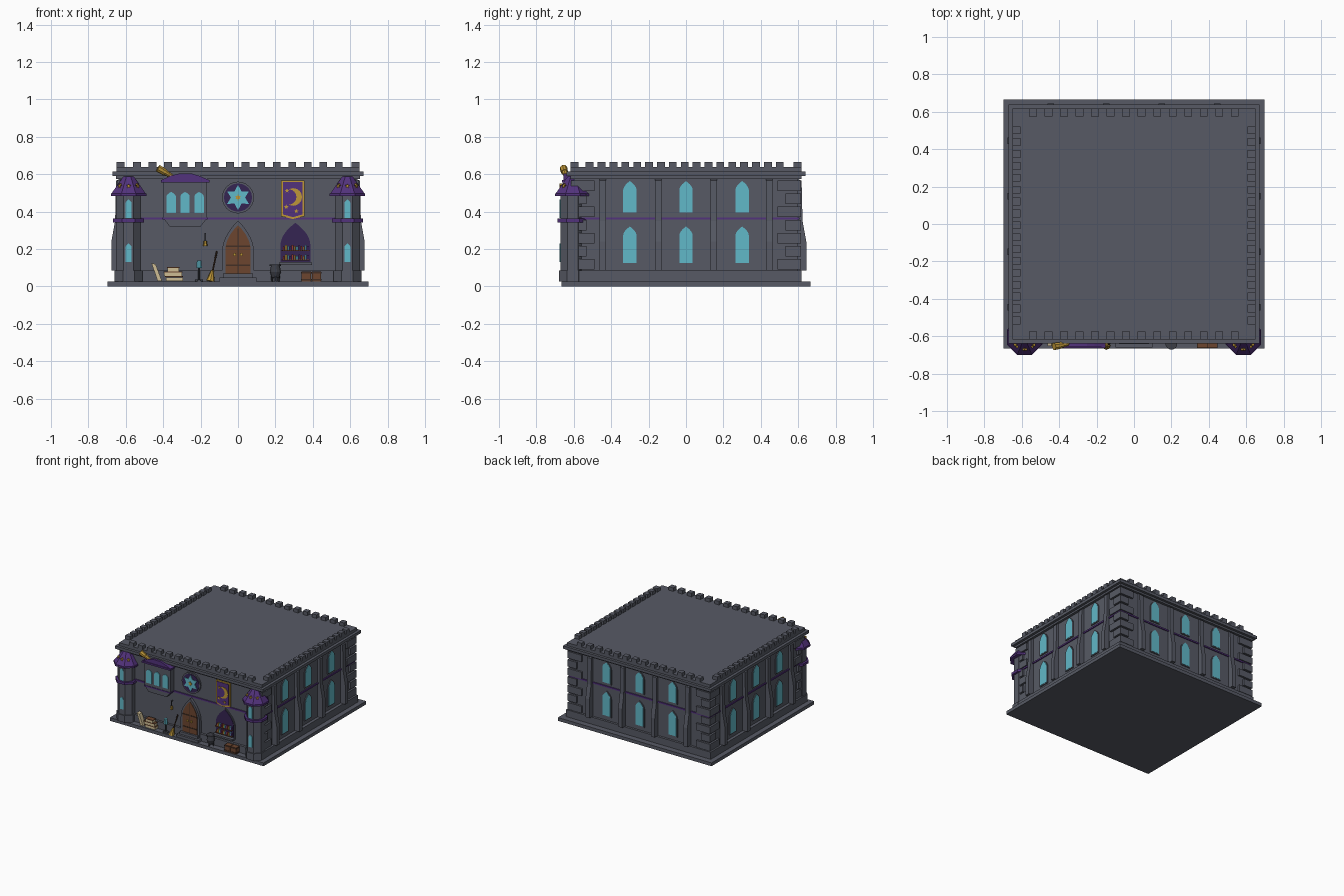
import bpy, bmesh
from math import pi, sin, cos, radians
from mathutils import Matrix, Vector

if "Cube" in bpy.data.objects:
    bpy.data.objects.remove(bpy.data.objects["Cube"])


def material(name, *rgb):
    m = bpy.data.materials.new(name)
    m.use_nodes = True
    m.diffuse_color = (*rgb, 1)
    m.node_tree.nodes["Principled BSDF"].inputs["Base Color"].default_value = (*rgb, 1)
    return m


STONE = material("stone", .095, .102, .13)
IRON = material("dark iron", .045, .048, .06)
PURPLE = material("purple", .085, .032, .2)
DEEP = material("deep purple", .035, .018, .085)
GOLD = material("gold", .52, .31, .04)
WOOD = material("wood", .15, .06, .028)
DARKWOOD = material("dark wood", .055, .028, .018)
GLASS = material("cyan glass", .12, .48, .58)
CREAM = material("cream", .62, .51, .3)
RED = material("red", .3, .04, .03)


def make(name, mat, solids):
    """Build one object from (ring, sweep vector) prisms."""
    bm = bmesh.new()
    for ring, sweep in solids:
        base = bm.faces.new([bm.verts.new(p) for p in ring])
        ext = bmesh.ops.extrude_face_region(bm, geom=[base])["geom"]
        verts = [g for g in ext if isinstance(g, bmesh.types.BMVert)]
        bmesh.ops.translate(bm, verts=verts, vec=sweep)
    # the source cap stays as the closing face
    bmesh.ops.recalc_face_normals(bm, faces=bm.faces)
    me = bpy.data.meshes.new(name)
    bm.to_mesh(me)
    bm.free()
    me.materials.append(mat)
    ob = bpy.data.objects.new(name, me)
    bpy.context.collection.objects.link(ob)
    return ob


def box(x0, x1, y0, y1, z0, z1):
    return [Vector(p) for p in ((x0, y0, z0), (x1, y0, z0), (x1, y1, z0), (x0, y1, z0))], Vector((0, 0, z1 - z0))


def slab(x, y, z0, z1):
    return box(-x, x, -y, y, z0, z1)


def frame(x, y, deg):
    """Wall frame: local x runs along the wall, local -y points out of it."""
    return Matrix.Translation((x, y, 0)) @ Matrix.Rotation(radians(deg), 4, 'Z')


def plate(f, pts, d0, d1):
    """Wall outline of (along, height) points, swept outward from d0 to d1."""
    return [f @ Vector((u, -d0, z)) for u, z in pts], f.to_3x3() @ Vector((0, d0 - d1, 0))


def rect(u0, u1, z0, z1):
    return [(u0, z0), (u1, z0), (u1, z1), (u0, z1)]


def arch(u, w, z0, z1, rise=.7):
    h, n = w * rise, 6
    side = [(w / 2 * (1 - (i / n) ** 2), z1 - h + h * i / n) for i in range(n + 1)]
    return [(u - w / 2, z0), (u + w / 2, z0)] + [(u + a, z) for a, z in side] + [(u - a, z) for a, z in side[-2::-1]]


def star(u, z, r, inner, n, turn=pi / 2):
    rad = [r, inner]
    return [(u + rad[i % 2] * cos(turn + pi * i / n), z + rad[i % 2] * sin(turn + pi * i / n)) for i in range(2 * n)]


def disc(u, z, r, n=24):
    return [(u + r * cos(2 * pi * i / n), z + r * sin(2 * pi * i / n)) for i in range(n)]


def cone(name, mat, x, y, z0, z1, r0, r1, n=8):
    """Upright frustum; radii are measured to the flat sides."""
    bm = bmesh.new()
    k = 1 / cos(pi / n)
    m = Matrix.Translation((x, y, (z0 + z1) / 2)) @ Matrix.Rotation(pi / n, 4, 'Z')
    bmesh.ops.create_cone(bm, cap_ends=True, segments=n, radius1=r0 * k, radius2=r1 * k, depth=z1 - z0, matrix=m)
    me = bpy.data.meshes.new(name)
    bm.to_mesh(me)
    bm.free()
    me.materials.append(mat)
    ob = bpy.data.objects.new(name, me)
    bpy.context.collection.objects.link(ob)
    return ob


def rod(name, mat, a, b, r0, r1, n=8):
    a, b = Vector(a), Vector(b)
    ob = cone(name, mat, 0, 0, 0, (b - a).length, r0, r1, n)
    ob.matrix_world = Matrix.Translation(a) @ (b - a).to_track_quat('Z', 'Y').to_matrix().to_4x4()


# Main masses
WX, WY = .632, .598
make("base_slab", STONE, [slab(.698, .665, 0, .027)])
make("walls", STONE, [slab(WX, WY, .027, .59)])
make("plinth", STONE, [slab(.657, .617, .027, .085)])
make("string_course", PURPLE, [slab(WX + .008, WY + .008, .357, .369)])
make("cornice", STONE, [slab(.652, .618, .575, .59), slab(.672, .638, .59, .613)])
make("parapet", STONE, [slab(.65, .617, .613, .637)])

# Merlons around the roof edge
merlons = []
for s in (-1, 1):
    for i in range(14):
        x = -.54 + i * .083
        merlons.append(box(x - .021, x + .021, s * .596 - .021, s * .596 + .021, .637, .666))
    for i in range(17):
        y = -.515 + i * .0635
        merlons.append(box(s * .629 - .021, s * .629 + .021, y - .021, y + .021, .637, .666))
make("merlons", STONE, merlons)

# Side and back walls: buttresses, windows and corner stones
front = frame(0, -WY, 0)
right_wall, left_wall, back = frame(WX, 0, 90), frame(-WX, 0, -90), frame(0, WY, 180)
PROFILE = [(0, .085), (.045, .085), (.045, .24), (.025, .35), (.02, .565), (0, .575)]
for label, f, half in (("left", right_wall, WY), ("right", left_wall, WY), ("back", back, WX)):
    ribs = []
    for u in (-.445, -.148, .148, .445):
        ribs.append(([f @ Vector((u - .018, -d, z)) for d, z in PROFILE], f.to_3x3() @ Vector((.036, 0, 0))))
    make(label + "_buttresses", STONE, ribs)
    spots = [(u, z0, z1) for u in (-.3, 0, .3) for z0, z1 in ((.125, .32), (.395, .563))]
    make(label + "_window_frames", STONE, [plate(f, arch(u, .088, z0 - .008, z1 + .008), 0, .007) for u, z0, z1 in spots])
    make(label + "_window_panes", GLASS, [plate(f, arch(u, .072, z0, z1), .004, .009) for u, z0, z1 in spots])
    stones = []
    for s in (-1, 1):
        for i in range(7):
            a, b = s * (half + .016), s * (half - (.11 if i % 2 == 0 else .065))
            z = .09 + i * .07
            stones.append(plate(f, rect(min(a, b), max(a, b), z, z + .056), -.02, .016))
    make(label + "_corner_stones", STONE, stones)

# Front corner towers
for side, s in (("left", 1), ("right", -1)):
    x, y = s * .585, -.605
    cone(side + "_tower_foot", STONE, x, y, .027, .085, .074, .074)
    cone(side + "_tower_shaft", STONE, x, y, .085, .49, .066, .066)
    cone(side + "_tower_ring", PURPLE, x, y, .342, .362, .083, .083)
    cone(side + "_tower_eave", PURPLE, x, y, .482, .496, .095, .095)
    cone(side + "_tower_roof", PURPLE, x, y, .496, .587, .092, .028)
    f = frame(x, y, 0)
    make(side + "_tower_panes", GLASS, [plate(f, arch(0, .032, z, z + .1), .06, .071) for z in (.13, .365)])
    make(side + "_tower_stars", GOLD,
         [plate(frame(x, y, a), star(0, .537, .013, .006, 5), .055, .071) for a in (-45, 0, 45)])

# Oriel bay with purple roof
make("bay", STONE, [plate(front, [(-.365, .32), (-.2, .32), (-.165, .365), (-.165, .56), (-.4, .56), (-.4, .365)], 0, .045)])
make("bay_band", PURPLE, [plate(front, rect(-.403, -.162, .357, .367), 0, .049)])
make("bay_eave", PURPLE, [plate(front, rect(-.412, -.152, .555, .568), 0, .065)])
make("bay_roof", PURPLE, [plate(front, [(-.41, .568), (-.154, .568), (-.21, .592), (-.25, .604), (-.31, .604), (-.36, .592)], 0, .058)])
make("bay_panes", GLASS, [plate(front, arch(u, .05, .392, .505, .5), .04, .05) for u in (-.357, -.283, -.208)])
rod("telescope_tube", GOLD, (-.35, -.64, .585), (-.395, -.65, .613), .011, .014)
rod("telescope_hood", GOLD, (-.39, -.649, .61), (-.428, -.655, .632), .017, .019)

# Round star window
make("star_window_ring", STONE, [plate(front, disc(0, .475, .085), 0, .012)])
make("star_window_field", DEEP, [plate(front, disc(0, .475, .075), .01, .015)])
make("star_window_pane", GLASS, [plate(front, star(0, .475, .067, .038, 6), .012, .02)])
make("star_window_boss", GOLD, [plate(front, star(0, .475, .018, .009, 6), .017, .024)])

# Banner with moon and stars
def pennant(m):
    return [(.23 + m, .375 + m), (.293, .36 + m), (.356 - m, .375 + m), (.356 - m, .567 - m), (.23 + m, .567 - m)]


make("banner_border", GOLD, [plate(front, pennant(0), 0, .014)])
make("banner_cloth", PURPLE, [plate(front, pennant(.01), .01, .018)])
R = .047
outer = [(R * cos(radians(t)), R * sin(radians(t))) for t in range(-120, 121, 15)]
inner = [(-.5 * R + .866 * R * cos(radians(t)), .866 * R * sin(radians(t))) for t in range(75, -76, -15)]
make("banner_moon", GOLD, [plate(front, [(.295 + u, .478 + z) for u, z in outer + inner], .015, .022)])
make("banner_stars", GOLD, [plate(front, star(u, z, .013, .006, 5), .015, .022)
                            for u, z in ((.262, .512), (.258, .425), (.312, .402))])

# Arched doorway with steps
make("door_surround", STONE, [plate(front, arch(0, .17, .027, .352, 1), 0, .024)])
make("door", WOOD, [plate(front, arch(0, .135, .07, .328, 1), .02, .028)])
make("door_straps", DARKWOOD, [plate(front, rect(-.064, .064, z, z + .008), .025, .031) for z in (.11, .21)]
     + [plate(front, rect(-.002, .002, .07, .31), .025, .03)])
make("door_knobs", GOLD, [plate(front, disc(u, .17, .008, 8), .025, .038) for u in (-.018, .018)])
make("steps", STONE, [box(-.098, .098, -.66, -WY, .027, .048), box(-.08, .08, -.642, -WY, .048, .07)])

# Arched display niche with books
make("niche_frame", STONE, [plate(front, arch(.307, .178, .12, .35, .75), 0, .008)])
make("niche_back", DEEP, [plate(front, arch(.307, .16, .13, .34, .75), .004, .012)])
make("niche_sill", STONE, [plate(front, rect(.218, .396, .113, .127), 0, .04)])
make("niche_shelves", WOOD, [plate(front, rect(.232, .382, z, z + .007), .008, .03) for z in (.138, .188)])
for j, (label, mat) in enumerate((("red", RED), ("gold", GOLD), ("cyan", GLASS), ("purple", PURPLE))):
    vols = []
    for i in range(j, 12, 4):
        u, h = .24 + i * .0118, .018 + .004 * (i * 5 % 3)
        vols += [plate(front, rect(u, u + .009, z, z + h), .01, .026) for z in (.145, .195)]
    make(label + "_books", mat, vols)

# Book pile and leaning book
make("book_pages", CREAM, [box(a, b, -.658, -.62, z, z + .018) for a, b, z in
                           ((-.385, -.295, .03), (-.395, -.3, .055), (-.378, -.315, .08))])
make("book_covers", WOOD, [box(a, b, -.66, -.618, z, z + .006) for a, b, z in
                           ((-.39, -.293, .049), (-.398, -.298, .074), (-.38, -.313, .098))])
make("leaning_book", CREAM, [plate(front, [(-.43, .03), (-.407, .03), (-.44, .118), (-.463, .125)], .02, .055)])

# Glowing lamp on a stand
cone("lamp_foot", IRON, -.208, -.64, .027, .036, .022, .018)
cone("lamp_stand", IRON, -.208, -.64, .036, .097, .006, .006)
cone("lamp_glow", GLASS, -.208, -.64, .097, .138, .015, .012)

# Hanging lantern
make("lantern_bracket", IRON, [plate(front, rect(-.178, -.172, .24, .28), .01, .016),
                               plate(front, rect(-.178, -.172, .278, .285), 0, .02)])
cone("lantern_body", GOLD, -.175, -.613, .215, .243, .01, .008, 6)

# Broom
rod("broom_handle", DARKWOOD, (-.137, -.645, .075), (-.113, -.62, .188), .004, .004, 6)
rod("broom_head", GOLD, (-.148, -.65, .028), (-.136, -.645, .085), .021, .007)

# Cauldron on three legs
cone("cauldron_bowl", IRON, .2, -.64, .047, .078, .02, .03, 12)
cone("cauldron_shoulder", IRON, .2, -.64, .078, .108, .03, .024, 12)
cone("cauldron_rim", IRON, .2, -.64, .108, .118, .031, .031, 12)
for i, a in enumerate((30, 150, 270)):
    x, y = .2 + .02 * cos(radians(a)), -.64 + .02 * sin(radians(a))
    cone(f"cauldron_leg_{i + 1}", IRON, x, y, .027, .055, .004, .006, 6)

# Crates
make("crates", WOOD, [box(u - .025, u + .025, -.66, -.618, .027, .08) for u in (.365, .42)])
make("crate_bands", DARKWOOD, [box(u - .027, u + .027, -.662, -.618, z, z + .008) for u in (.365, .42) for z in (.032, .068)])
